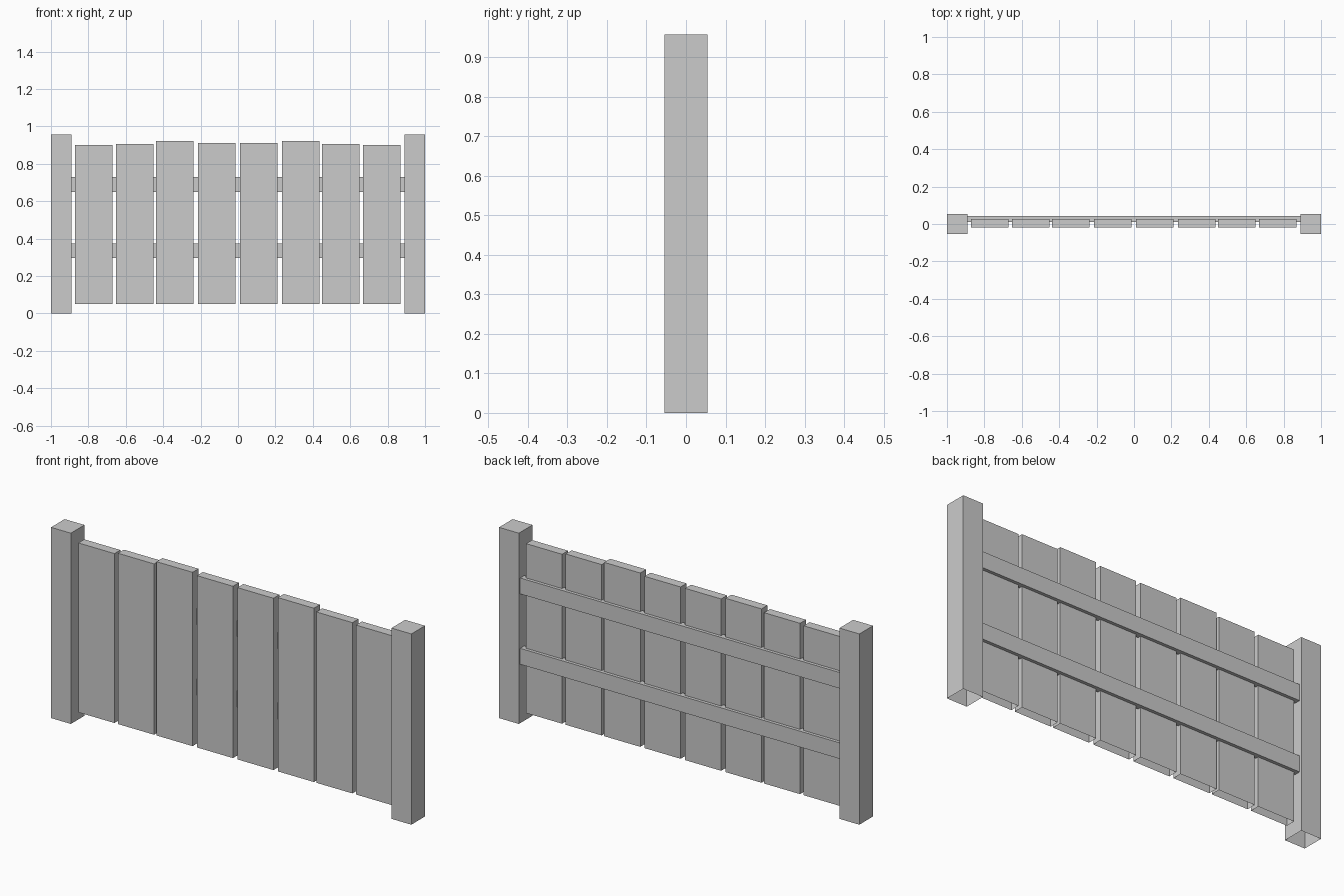
import bpy
import bmesh

if "Cube" in bpy.data.objects:
    bpy.data.objects.remove(bpy.data.objects["Cube"])


def box(name, x, y, z, open_bottom=False):
    """Box from (min, max) ranges, optionally without its underside."""
    bm = bmesh.new()
    bmesh.ops.create_cube(bm, size=1.0)
    for v in bm.verts:
        for i, (lo, hi) in enumerate((x, y, z)):
            v.co[i] = lo if v.co[i] < 0 else hi
    bm.normal_update()
    if open_bottom:
        under = [f for f in bm.faces if f.normal.z < -0.5]
        bmesh.ops.delete(bm, geom=under, context='FACES_ONLY')
    mesh = bpy.data.meshes.new(name)
    bm.to_mesh(mesh)
    bm.free()
    obj = bpy.data.objects.new(name, mesh)
    bpy.context.collection.objects.link(obj)
    return obj


# End posts
box("left_post", (-1.0, -0.89), (-0.054, 0.054), (0, 0.957), True)
box("right_post", (0.89, 1.0), (-0.054, 0.054), (0, 0.957), True)

# Upright planks: (centre x, top z)
planks = [(-0.772, 0.90), (-0.552, 0.907), (-0.338, 0.922), (-0.114, 0.912),
          (0.111, 0.912), (0.335, 0.922), (0.549, 0.907), (0.769, 0.90)]
for i, (cx, top) in enumerate(planks, 1):
    box(f"plank_{i}", (cx - 0.1, cx + 0.1), (-0.02, 0.027), (0.05, top), True)

# Horizontal rails let into the back of the planks
for name, z in (("lower_rail", 0.295), ("upper_rail", 0.648)):
    box(name, (-0.892, 0.892), (0.011, 0.043), (z, z + 0.08))
